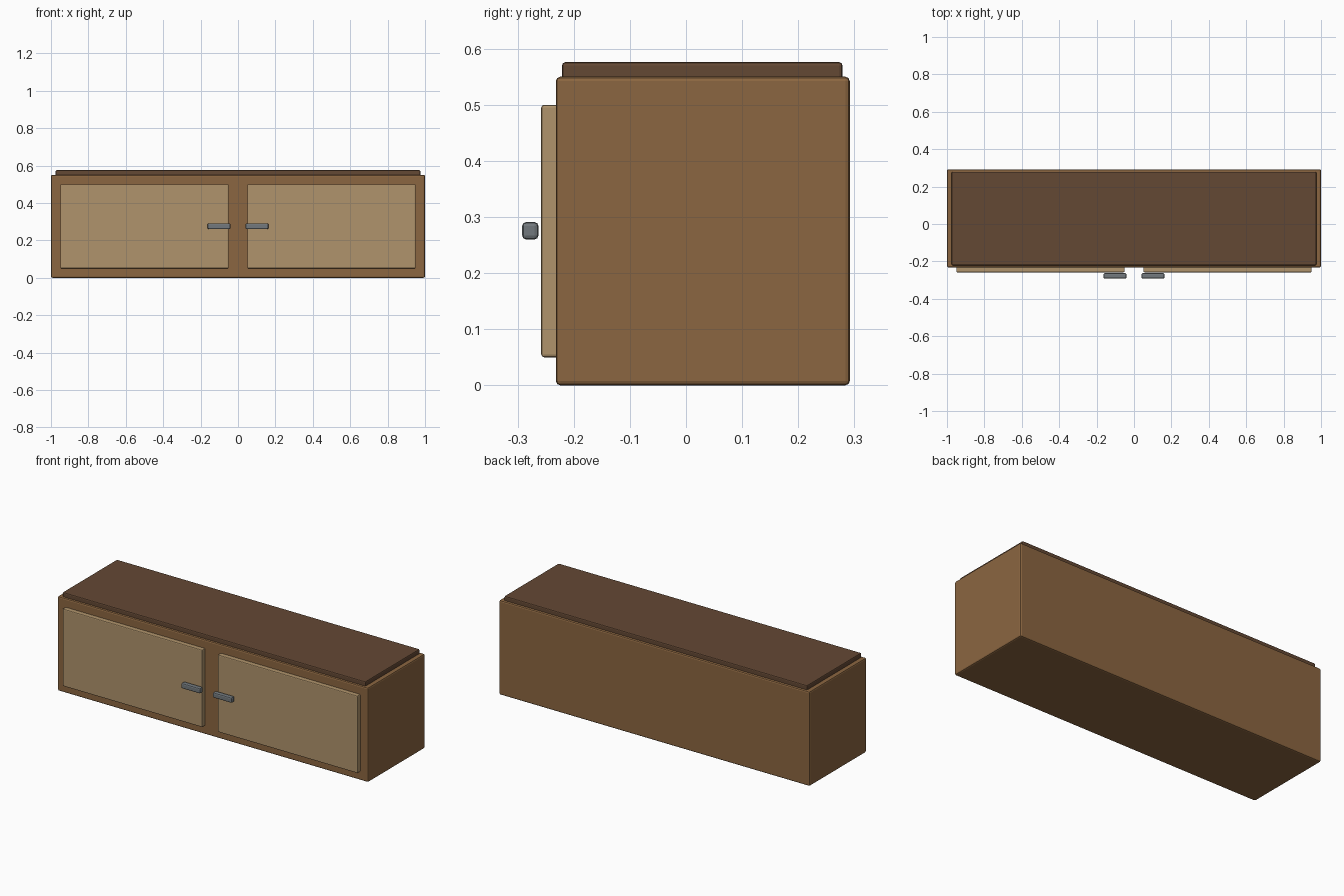
import bpy

if "Cube" in bpy.data.objects:
    bpy.data.objects.remove(bpy.data.objects["Cube"])


def material(name, rgb):
    m = bpy.data.materials.new(name)
    m.diffuse_color = (*rgb, 1.0)
    m.use_nodes = True
    m.node_tree.nodes["Principled BSDF"].inputs["Base Color"].default_value = m.diffuse_color
    return m


body_wood = material("body wood", (0.26, 0.133, 0.052))
top_wood = material("dark top wood", (0.127, 0.065, 0.034))
door_wood = material("pale door wood", (0.434, 0.296, 0.15))
metal = material("handle metal", (0.17, 0.19, 0.205))


def box(name, lo, hi, bevel, mat):
    """Rounded box between two corners."""
    centre = [(a + b) / 2 for a, b in zip(lo, hi)]
    bpy.ops.mesh.primitive_cube_add(size=1, location=centre)
    ob = bpy.context.object
    ob.name = name
    ob.scale = [b - a for a, b in zip(lo, hi)]
    bpy.ops.object.transform_apply(location=False, rotation=False, scale=True)
    mod = ob.modifiers.new("rounded edges", "BEVEL")
    mod.width = bevel
    mod.segments = 2
    ob.data.materials.append(mat)
    return ob


# Cabinet body and the raised top panel
box("cabinet_body", (-1, -0.232, 0), (1, 0.292, 0.55), 0.008, body_wood)
box("top_panel", (-0.975, -0.221, 0.54), (0.975, 0.279, 0.576), 0.006, top_wood)

# Doors and bar handles, one pair per side
for side, s in (("left", -1), ("right", 1)):
    x0, x1 = sorted((0.05 * s, 0.95 * s))
    box(side + "_door", (x0, -0.258, 0.05), (x1, -0.222, 0.5), 0.005, door_wood)
    x0, x1 = sorted((0.04 * s, 0.163 * s))
    box(side + "_handle", (x0, -0.292, 0.26), (x1, -0.263, 0.291), 0.007, metal)
